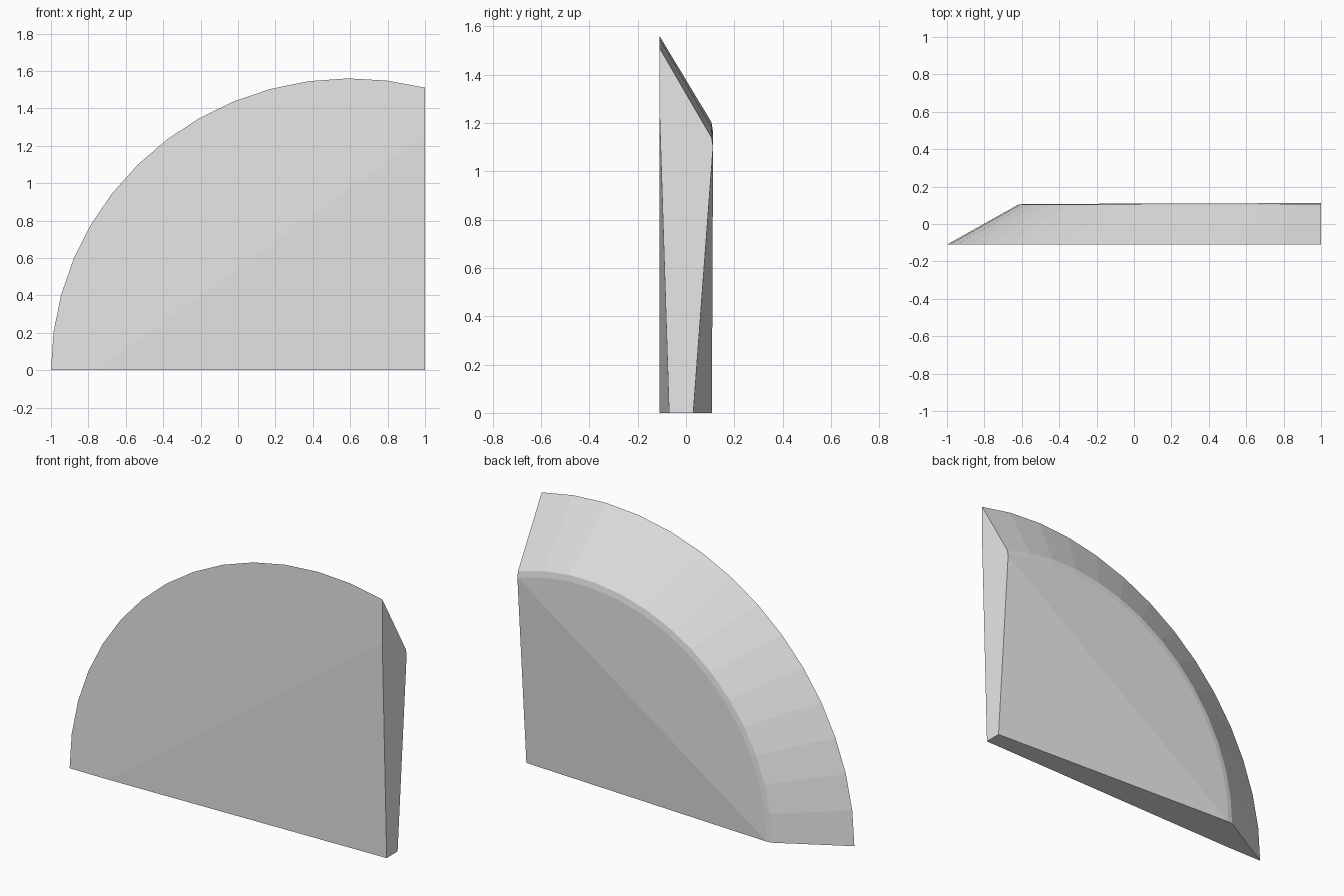
import bpy, bmesh, math

if "Cube" in bpy.data.objects:
    bpy.data.objects.remove(bpy.data.objects["Cube"])

SEG = 14      # facets along the curved edge
CX = 0.6      # x of the arc centre

grey = bpy.data.materials.new("plain grey")
grey.diffuse_color = (0.8, 0.8, 0.8, 1)
grey.use_nodes = True
grey.node_tree.nodes["Principled BSDF"].inputs["Base Color"].default_value = grey.diffuse_color

bm = bmesh.new()


def arc(a, b, y_left, y_right):
    """Elliptical arc from the ground at the left to the cut side at x = 1."""
    end = math.acos((1 - CX) / a)
    ring = []
    for i in range(SEG + 1):
        t = math.pi + (end - math.pi) * i / SEG
        x, z = CX + a * math.cos(t), b * math.sin(t)
        y = y_left + (y_right - y_left) * (x - CX + a) / (1 - CX + a)
        ring.append(bm.verts.new((x, y, z)))
    return ring


def strip(r1, r2):
    for i in range(SEG):
        bm.faces.new((r1[i], r1[i + 1], r2[i + 1], r2[i]))


# front edge, back shoulder and back rim
outer = arc(1.6, 1.56, -0.11, -0.11)
shoulder = arc(1.22, 1.205, 0.103, 0.106)
rim = arc(1.19, 1.17, 0.107, 0.112)
strip(outer, shoulder)
strip(shoulder, rim)

# thin lower right corner and the ends of the front fold
corner_front = bm.verts.new((1, -0.07, 0))
corner_back = bm.verts.new((1, 0.03, 0))
fold_low = bm.verts.new((-0.76, -0.11, 0))
fold_high = bm.verts.new((1, -0.11, 1.26))

# front, folded along a diagonal
bm.faces.new(outer + [fold_high, fold_low])
bm.faces.new((fold_low, fold_high, corner_front))

# back, folded from rim end to rim end
bm.faces.new(rim)
bm.faces.new((rim[0], rim[-1], corner_back))

# flat bottom and flat right side
bm.faces.new((outer[0], fold_low, corner_front, corner_back, rim[0], shoulder[0]))
bm.faces.new((outer[-1], fold_high, corner_front, corner_back, rim[-1], shoulder[-1]))

bmesh.ops.recalc_face_normals(bm, faces=bm.faces)
mesh = bpy.data.meshes.new("quarter_round_wedge")
bm.to_mesh(mesh)
bm.free()
mesh.materials.append(grey)
wedge = bpy.data.objects.new("quarter_round_wedge", mesh)
bpy.context.collection.objects.link(wedge)
